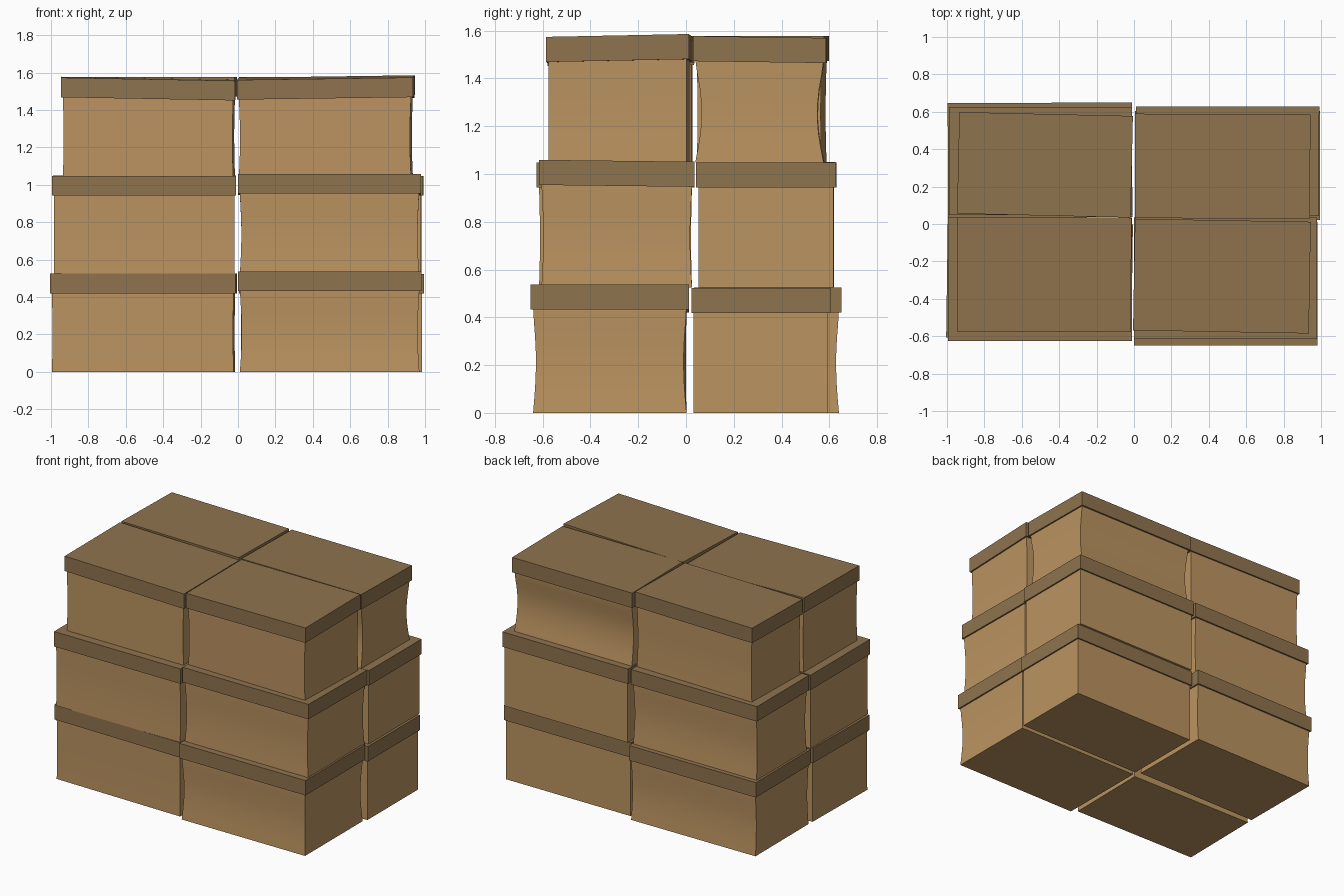
import bpy, bmesh, math
from mathutils import Matrix, Vector

if "Cube" in bpy.data.objects:
    bpy.data.objects.remove(bpy.data.objects["Cube"])


def material(name, rgb):
    m = bpy.data.materials.new(name)
    m.diffuse_color = (*rgb, 1)
    m.use_nodes = True
    m.node_tree.nodes["Principled BSDF"].inputs["Base Color"].default_value = m.diffuse_color
    return m


CARD = material("light cardboard", (0.50, 0.295, 0.118))
LID = material("dark cardboard", (0.275, 0.172, 0.077))
LID_H, OVERHANG = 0.105, 0.01

# Each box: lid x0, x1, y0, y1, lid top z, yaw degrees,
# lid slope along x and y, body pinch on the x and y sides
LAYERS = [
    ("bottom", 0.0, {
        "front_left": (-1.0, -0.01, -0.613, 0.005, 0.525, -0.8, 0, 0, 0.002, 0.002),
        "front_right": (0.0, 0.98, -0.65, 0.012, 0.537, 0, 0, 0, 0.010, 0.012),
        "back_right": (0.005, 0.995, 0.022, 0.605, 0.523, 0, 0, 0, 0.0, 0.0),
        "back_left": (-0.995, -0.01, 0.035, 0.648, 0.525, 0.25, 0, 0, 0.002, 0.012)}),
    ("middle", 0.525, {
        "front_left": (-0.995, -0.01, -0.625, 0.035, 1.048, 0, 0, 0, 0.0, 0.004),
        "front_right": (0.0, 0.978, -0.615, 0.035, 1.055, 0, 0, -0.012, 0.008, 0.008),
        "back_right": (0.01, 0.99, 0.043, 0.628, 1.048, -0.1, 0, 0, 0.0, 0.0),
        "back_left": (-0.99, -0.01, 0.048, 0.625, 1.05, 0, 0, 0, 0.004, 0.012)}),
    ("top", 1.047, {
        "front_left": (-0.945, -0.015, -0.577, 0.035, 1.567, -0.2, -0.018, 0.008, 0.004, 0.0),
        "front_right": (0.0, 0.94, -0.577, 0.02, 1.573, -1.0, 0.014, 0.02, 0.006, 0.0),
        "back_right": (0.005, 0.942, 0.03, 0.588, 1.573, -0.2, 0.0, -0.014, 0.006, 0.027),
        "back_left": (-0.94, -0.012, 0.045, 0.588, 1.577, -1.3, 0.0, 0.0, 0.004, 0.004)}),
]


def make_object(name, bm, mat, smooth=False):
    bmesh.ops.recalc_face_normals(bm, faces=bm.faces)
    me = bpy.data.meshes.new(name)
    bm.to_mesh(me)
    bm.free()
    me.materials.append(mat)
    ob = bpy.data.objects.new(name, me)
    bpy.context.collection.objects.link(ob)
    if smooth:
        bpy.context.view_layer.objects.active = ob
        ob.select_set(True)
        bpy.ops.object.shade_smooth_by_angle(angle=math.radians(30))
        ob.select_set(False)


def stacked_rings(rings):
    """Closed box through rectangular rings of four points."""
    bm = bmesh.new()
    loops = [[bm.verts.new(p) for p in r] for r in rings]
    for a, b in zip(loops, loops[1:]):
        for i in range(4):
            j = (i + 1) % 4
            bm.faces.new((a[i], a[j], b[j], b[i]))
    bm.faces.new(loops[0][::-1])
    bm.faces.new(loops[-1])
    return bm


def box(name, base, x0, x1, y0, y1, top, yaw, sx, sy, px, py):
    cx, cy = (x0 + x1) / 2, (y0 + y1) / 2
    hx, hy = (x1 - x0) / 2, (y1 - y0) / 2
    rot = Matrix.Rotation(math.radians(yaw), 3, 'Z')

    def ring(ax, ay, z, slope):
        pts = []
        for i, j in ((-1, -1), (1, -1), (1, 1), (-1, 1)):
            p = rot @ Vector((i * ax, j * ay, 0))
            p += Vector((cx, cy, z + slope * (sx * i * ax + sy * j * ay)))
            pts.append(p)
        return pts

    # lid
    make_object(name + "_lid", stacked_rings(
        [ring(hx, hy, top - LID_H, 1), ring(hx, hy, top, 1)]), LID)

    # body with sides that sag inwards at mid height
    n, height = 8, top - 0.03 - base
    rings = []
    for k in range(n + 1):
        t = k / n
        s = math.sin(math.pi * min(1, t * 1.2)) if t < 0.84 else 0
        rings.append(ring(hx - OVERHANG - px * s, hy - OVERHANG - py * s,
                          base + height * t, t))
    make_object(name + "_body", stacked_rings(rings), CARD, True)


for layer, base, boxes in LAYERS:
    for place, values in boxes.items():
        box(f"{layer}_{place}_box", base, *values)
